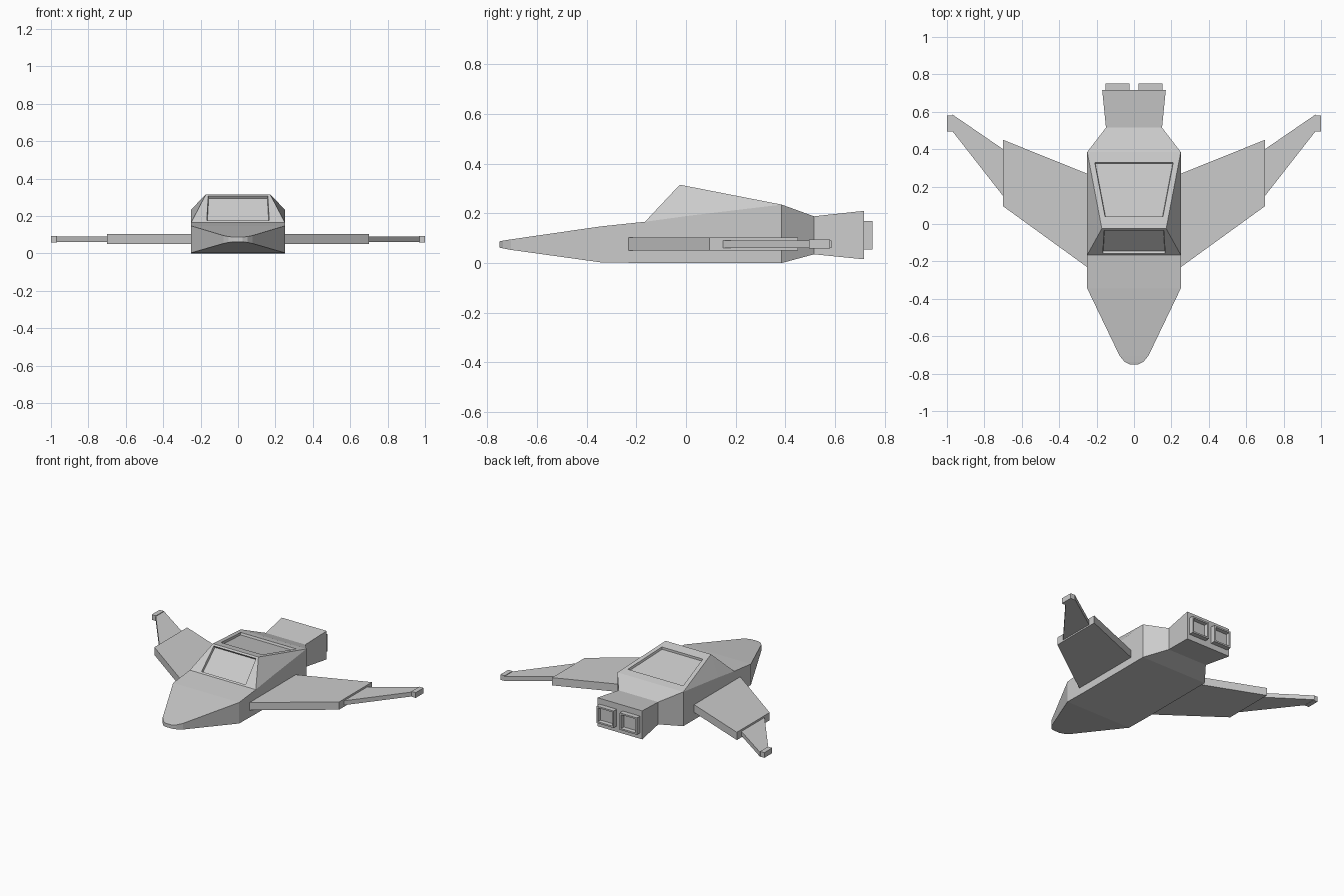
import bpy, bmesh

if "Cube" in bpy.data.objects:
    bpy.data.objects.remove(bpy.data.objects["Cube"])


def finish(name, bm):
    bmesh.ops.recalc_face_normals(bm, faces=bm.faces)
    me = bpy.data.meshes.new(name)
    bm.to_mesh(me)
    bm.free()
    ob = bpy.data.objects.new(name, me)
    bpy.context.collection.objects.link(ob)
    return ob


def mirror(ob):
    ob.modifiers.new("mirror", 'MIRROR').use_mirror_merge = False
    return ob


def plate(name, outline, z0, z1):
    """Extrude an xy outline into a slab."""
    bm = bmesh.new()
    f = bm.faces.new([bm.verts.new((x, y, z0)) for x, y in outline])
    new = bmesh.ops.extrude_face_region(bm, geom=[f])["geom"]
    bmesh.ops.translate(bm, vec=(0, 0, z1 - z0),
                        verts=[v for v in new if isinstance(v, bmesh.types.BMVert)])
    return finish(name, bm)


def recess(bm, face, border, depth):
    """Inset a face and sink it, leaving a stepped frame."""
    bm.normal_update()
    bmesh.ops.inset_individual(bm, faces=[face], thickness=border)
    bmesh.ops.inset_individual(bm, faces=[face], thickness=0.004, depth=-depth)


# Fuselage: rectangular sections (y, half width, bottom, top)
sections = [(-.75, .025, .062, .087), (-.737, .05, .059, .09), (-.705, .077, .053, .095),
            (-.345, .25, .003, .147), (-.165, .25, 0, .166), (.01, .25, 0, .19),
            (.385, .25, 0, .235), (.515, .15, .035, .188), (.717, .17, .015, .21)]
bm = bmesh.new()
rings = [[bm.verts.new(p) for p in ((-w, y, b), (w, y, b), (w, y, t), (-w, y, t))]
         for y, w, b, t in sections]
for i, (r, s) in enumerate(zip(rings, rings[1:])):
    for k in range(4):
        if k == 2 and i in (4, 5):  # left open under the canopy
            continue
        n = (k + 1) % 4
        bm.faces.new((r[k], r[n], s[n], s[k]))
bm.faces.new(rings[0])
bm.faces.new(rings[-1])
finish("fuselage", bm)

# Canopy with sunken windscreen and roof window
bm = bmesh.new()
half = [(.18, -.165, .166), (.25, -.165, .166), (.25, .01, .19), (.25, .385, .235), (.172, -.025, .315)]
R = [bm.verts.new(p) for p in half]
L = [bm.verts.new((-x, y, z)) for x, y, z in half]
screen = bm.faces.new((L[0], R[0], R[4], L[4]))
roof = bm.faces.new((L[4], R[4], R[3], L[3]))
for a, b in ((0, 1), (1, 2), (2, 3)):
    bm.faces.new((R[a], R[b], R[4]))
    bm.faces.new((L[b], L[a], L[4]))
recess(bm, screen, .018, .015)
# roof window has wider margins at front and back than at the sides
bm.normal_update()
bmesh.ops.inset_individual(bm, faces=[roof], thickness=.025)
for v in roof.verts:
    front = v.co.y < .2
    v.co.y = .04 if front else .33
    v.co.x = (.155 if front else .21) * (1 if v.co.x > 0 else -1)
    v.co.z = .315 - .08 * (v.co.y + .025) / .41
bm.normal_update()
bmesh.ops.inset_individual(bm, faces=[roof], thickness=.004, depth=-.015)
finish("canopy", bm)

# Wings: inner panel, swept outer panel, tip block
mirror(plate("inner_wing", [(.24, -.238), (.70, .095), (.70, .45), (.24, .265)], .05, .103))
mirror(plate("outer_wing", [(.69, .137), (.97, .495), (.97, .585), (.69, .393)], .06, .09))
mirror(plate("wing_tip", [(.968, .495), (1, .495), (1, .58), (.968, .58)], .058, .094))

# Engine nozzles with hollow exhausts
bm = bmesh.new()
bmesh.ops.create_cube(bm, size=1)
for v in bm.verts:
    v.co = (.088 + v.co.x * .13, .725 + v.co.y * .05, .112 + v.co.z * .116)
back = max(bm.faces, key=lambda f: f.calc_center_median().y)
recess(bm, back, .015, .025)
mirror(finish("engine_nozzle", bm))
